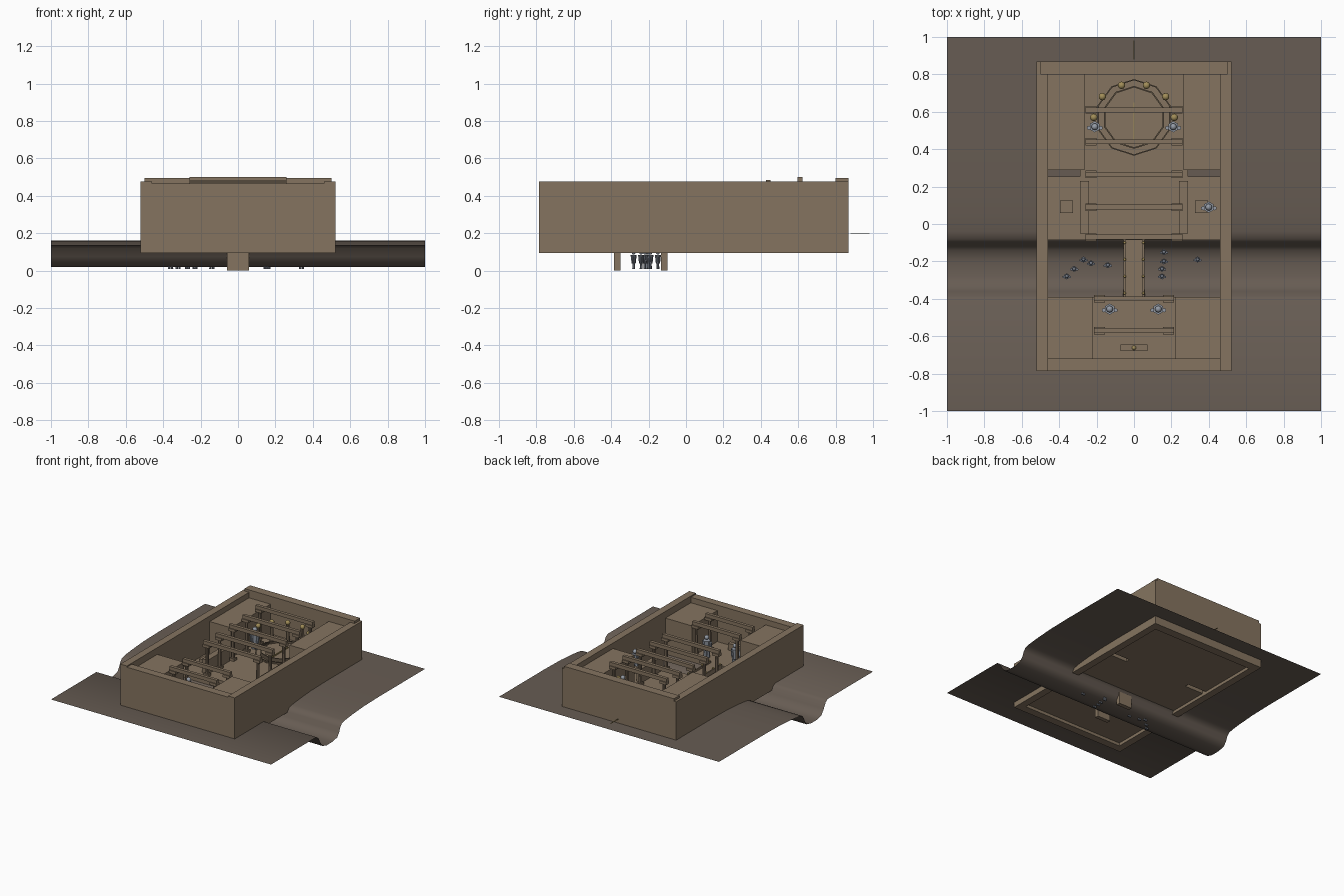
import bpy, bmesh, math
from mathutils import Vector

cube = bpy.data.objects.get("Cube")
if cube:
    bpy.data.objects.remove(cube)


def material(name, rgb):
    m = bpy.data.materials.new(name)
    m.use_nodes = True
    m.diffuse_color = (*rgb, 1)
    node = next(n for n in m.node_tree.nodes if n.type == 'BSDF_PRINCIPLED')
    node.inputs["Base Color"].default_value = (*rgb, 1)
    return m


STONE = material("warm_stone", (0.235, 0.175, 0.117))
EARTH = material("brown_earth", (0.136, 0.108, 0.087))
GREY = material("pale_grey", (0.30, 0.33, 0.38))
SLATE = material("slate_grey", (0.17, 0.19, 0.23))
GOLD = material("old_gold", (0.36, 0.27, 0.10))
DARK = material("dark_stone", (0.12, 0.09, 0.06))


def finish(name, bm, mat, smooth=False):
    me = bpy.data.meshes.new(name)
    bm.to_mesh(me)
    bm.free()
    me.materials.append(mat)
    for p in me.polygons:
        p.use_smooth = smooth
    ob = bpy.data.objects.new(name, me)
    bpy.context.collection.objects.link(ob)
    return ob


def box(name, x0, x1, y0, y1, z0, z1, mat=STONE):
    bm = bmesh.new()
    bmesh.ops.create_cube(bm, size=1)
    for v in bm.verts:
        v.co = Vector((x1 if v.co.x > 0 else x0, y1 if v.co.y > 0 else y0,
                       z1 if v.co.z > 0 else z0))
    return finish(name, bm, mat)


def pair(name, x0, x1, *rest):
    box("left_" + name, x0, x1, *rest)
    box("right_" + name, -x1, -x0, *rest)


def cone(name, x, y, z0, z1, r0, r1, mat, sides=8):
    bm = bmesh.new()
    bmesh.ops.create_cone(bm, cap_ends=True, segments=sides, radius1=r0, radius2=r1, depth=z1 - z0)
    bmesh.ops.translate(bm, verts=bm.verts, vec=(x, y, (z0 + z1) / 2))
    return finish(name, bm, mat, sides > 10)


def ball(name, x, y, z, r, mat):
    bm = bmesh.new()
    bmesh.ops.create_icosphere(bm, subdivisions=2, radius=r)
    bmesh.ops.translate(bm, verts=bm.verts, vec=(x, y, z))
    return finish(name, bm, mat, True)


def ring(name, r0, r1, z0, z1, y, mat, sides=10):
    bm = bmesh.new()
    loops = []
    for r, z in ((r0, z0), (r1, z0), (r1, z1), (r0, z1)):
        loops.append([bm.verts.new((r * math.sin(math.tau * i / sides),
                                    y + r * math.cos(math.tau * i / sides), z)) for i in range(sides)])
    for k in range(4):
        a, b = loops[k], loops[(k + 1) % 4]
        for i in range(sides):
            j = (i + 1) % sides
            bm.faces.new((a[i], a[j], b[j], b[i]))
    bmesh.ops.recalc_face_normals(bm, faces=bm.faces)
    return finish(name, bm, mat)


def figure(name, x, y, z, s, mat):
    """Standing figure, about 0.16 * s tall."""
    for side in (-1, 1):
        cone(name + "_leg", x + side * .012 * s, y, z, z + .06 * s, .012 * s, .010 * s, mat, 6)
        cone(name + "_arm", x + side * .027 * s, y - .005 * s, z + .05 * s, z + .11 * s,
             .007 * s, .010 * s, mat, 6)
    cone(name + "_body", x, y, z + .05 * s, z + .12 * s, .018 * s, .026 * s, mat, 6)
    ball(name + "_head", x, y, z + .14 * s, .016 * s, mat)


# Ground sheet: two level banks with a ravine running across between them
profile = [(-1, .138), (-.41, .138), (-.385, .12), (-.36, .075), (-.33, .035),
           (-.28, .02), (-.2, .02), (-.14, .033), (-.115, .065), (-.1, .10), (-.08, .125),
           (-.04, .135), (.05, .145), (.2, .156), (.4, .16), (1, .16)]
bm = bmesh.new()
rows = [[bm.verts.new((x, y, z)) for x in (-1, 1)] for y, z in profile]
for a, b in zip(rows, rows[1:]):
    bm.faces.new((a[0], a[1], b[1], b[0]))
finish("ground", bm, EARTH, True)

# Outer walls
pair("outer_wall", .46, .52, -.785, .87, .095, .475)
box("front_wall", -.46, .46, -.785, -.72, .095, .465)
box("back_wall", -.46, .46, .80, .87, .095, .475)
box("back_coping", -.50, .50, .80, .87, .475, .495)

# Floors and the solid masses beside the rooms
FRONT, BACK = .165, .185
box("front_floor", -.46, .46, -.72, -.39, .12, FRONT)
box("middle_floor", -.46, .46, -.085, .255, .12, BACK)
box("middle_floor_link", -.29, .29, .255, .29, .12, BACK)
box("back_floor", -.46, .46, .29, .80, .12, BACK)
pair("front_mass", .22, .46, -.72, -.39, FRONT, .42)
pair("back_mass", .265, .46, .29, .80, BACK, .43)
pair("side_bench", .24, .29, -.05, .23, BACK, .30)
pair("pedestal", .325, .395, .06, .125, BACK, .23)

# Bridge over the ravine, on two piers
box("bridge_deck", -.055, .055, -.39, -.085, .12, FRONT)
for side, y in (("front", -.368), ("back", -.116)):
    box(side + "_bridge_pier", -.06, .06, y - .017, y + .017, 0, .12)
for s in (-1, 1):
    box("bridge_rail", s * .05 - .005, s * .05 + .005, -.39, -.085, FRONT, .18)
    for k in range(4):
        ball("bridge_stud", s * .05, -.37 + k * .09, .187, .008, GOLD)

# Beam frames: two posts, brackets and a lintel
frames = [(.61, .26, BACK, .50), (.44, .26, BACK, .485), (.265, .26, BACK, .475), (.09, .26, BACK, .47),
          (-.07, .26, BACK, .47), (-.4, .215, FRONT, .46), (-.57, .215, FRONT, .46)]
for y, half, floor, top in frames:
    box("lintel", -half, half, y - .013, y + .013, top - .03, top)
    for s in (-1, 1):
        x = s * (half - .03)
        box("frame_bracket", x - .03, x + .03, y - .02, y + .02, top - .05, top - .028)
        cone("frame_post", x, y, floor, top - .05, .014, .012, STONE)
        box("post_base", x - .02, x + .02, y - .02, y + .02, floor, floor + .02)

# Round dais with gold orbs on short pillars
DAIS_Y = .57
cone("dais", 0, DAIS_Y, BACK, .20, .16, .16, STONE, 10)
ring("dais_outer_ring", .198, .205, BACK, .20, DAIS_Y, DARK)
ring("dais_inner_ring", .16, .168, BACK, .215, DAIS_Y, DARK)
box("dais_blade", -.004, .004, .43, .65, .20, .208, GOLD)
for s in (-1, 1):
    for deg in (18, 52, 90):
        a = math.radians(deg)
        x, y = s * .215 * math.sin(a), DAIS_Y + .18 * math.cos(a)
        cone("orb_pillar", x, y, BACK, .34, .016, .013, STONE)
        ball("gold_orb", x, y, .355, .02, GOLD)

# Altar table and the thin strip outside the back wall
box("altar", -.072, .072, -.68, -.645, FRONT, .22)
ball("altar_stud", 0, -.662, .222, .012, GOLD)
box("back_strip", -.004, .004, .88, .98, .198, .20, GOLD)

# Guardians in the rooms, smaller figures down in the ravine
for x, y, z in ((-.13, -.455, FRONT), (.13, -.455, FRONT), (.4, .09, BACK),
                (-.21, .52, BACK), (.21, .52, BACK)):
    figure("guardian", x, y, z, 1.15, GREY)
spots = [(-.36, -.28), (-.32, -.24), (-.27, -.19), (-.23, -.21), (-.14, -.22),
         (.16, -.15), (.16, -.20), (.15, -.24), (.15, -.28), (.34, -.19)]
for x, y in spots:
    figure("ravine_figure", x, y, .008, .62, SLATE)
